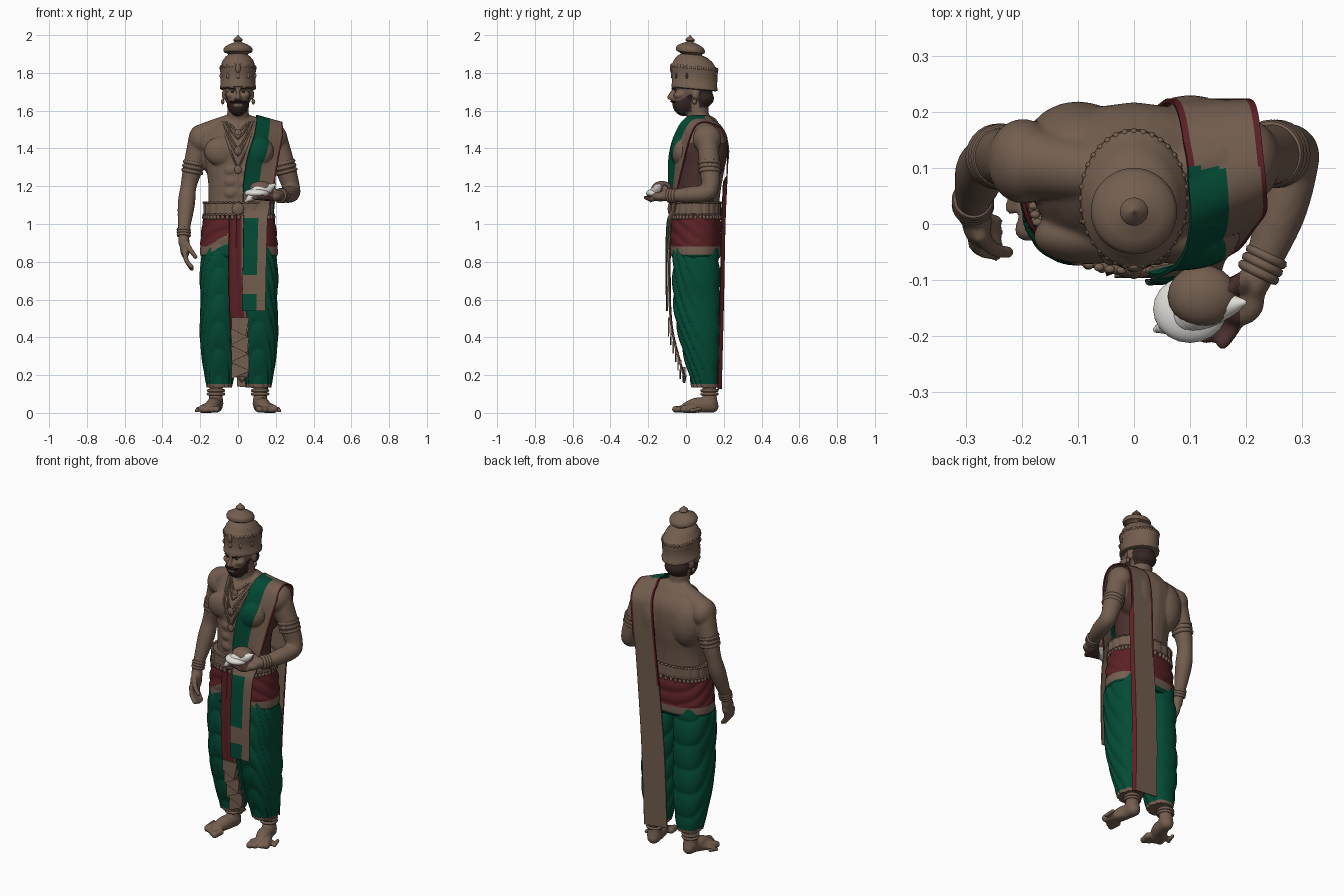
import bpy, bmesh, math
from math import sin, cos, pi
from mathutils import Vector, Matrix
from mathutils.bvhtree import BVHTree


def material(name, rgb):
    m = bpy.data.materials.new(name)
    m.diffuse_color = (*rgb, 1)
    return m


TAN = material("tan skin and gold", (0.172, 0.112, 0.078))
GREEN = material("deep green cloth", (0.001, 0.070, 0.036))
RED = material("dark red cloth", (0.105, 0.015, 0.018))
HAIR = material("dark hair", (0.034, 0.019, 0.016))
MAROON = material("maroon brown lining", (0.07, 0.03, 0.026))
WHITE = material("shell white", (0.75, 0.73, 0.69))


# ---------- helpers ----------
def samp(pts, n):
    """n points on a smooth curve through tuples of any length"""
    out, m = [], len(pts) - 1
    for k in range(n):
        t = k / (n - 1) * m
        i = min(int(t), m - 1)
        t -= i
        a, b, c, d = (pts[max(0, min(m, i + j))] for j in (-1, 0, 1, 2))
        out.append(tuple(q + .5 * t * (r - p + t * (2*p - 5*q + 4*r - s + t * (3*(q - r) + s - p)))
                         for p, q, r, s in zip(a, b, c, d)))
    return out


def make(name, bm, mats, rule=None):
    me = bpy.data.meshes.new(name)
    bm.to_mesh(me)
    bm.free()
    ob = bpy.data.objects.new(name, me)
    bpy.context.collection.objects.link(ob)
    paint(me, mats, rule)
    return ob


def paint(me, mats, rule):
    for m in mats:
        me.materials.append(m)
    for f in me.polygons:
        f.use_smooth = True
        if rule:
            f.material_index = rule(*f.center)


def loft(name, rings, n, seg, mats, rule=None, fold=None, p=2.3, tilt=0):
    """stack of oval rings (z, cx, cy, rx, ry)"""
    bm, rows = bmesh.new(), []
    for z, cx, cy, rx, ry in (samp(rings, n) if n else rings):
        row = []
        for k in range(seg):
            a = 2 * pi * k / seg
            d = fold(a, z) if fold else 0
            c, s = cos(a), sin(a)
            x = math.copysign(abs(c) ** (2 / p), c) * (rx + d)
            y = math.copysign(abs(s) ** (2 / p), s) * (ry + d)
            row.append(bm.verts.new((cx + x, cy + y, z - tilt * y)))
        rows.append(row)
    for r, q in zip(rows, rows[1:]):
        for k in range(seg):
            j = (k + 1) % seg
            bm.faces.new((r[k], r[j], q[j], q[k]))
    bm.faces.new(rows[0][::-1])
    bm.faces.new(rows[-1])
    return make(name, bm, mats, rule)


def blob(bm, c, r):
    r = r if isinstance(r, tuple) else (r, r, r)
    bmesh.ops.create_icosphere(bm, subdivisions=3, radius=1,
                               matrix=Matrix.Translation(c) @ Matrix.Diagonal((*r, 1)))


def limb(bm, pts, n=26):
    for x, y, z, r in samp(pts, n):
        blob(bm, (x, y, z), r)


def tube(name, pts, r, mat=TAN, closed=False):
    cu = bpy.data.curves.new(name, 'CURVE')
    cu.dimensions, cu.bevel_depth, cu.bevel_resolution, cu.use_fill_caps = '3D', r, 2, True
    sp = cu.splines.new('POLY')
    sp.points.add(len(pts) - 1)
    for q, v in zip(sp.points, pts):
        q.co = (*v, 1)
    sp.use_cyclic_u = closed
    cu.materials.append(mat)
    bpy.context.collection.objects.link(bpy.data.objects.new(name, cu))


def band(name, c, d, R, r):
    """bangle around a limb running in direction d"""
    rot = Vector(d).to_track_quat('Z', 'Y').to_matrix()
    tube(name, [Vector(c) + rot @ Vector((R * cos(k * pi / 14), R * sin(k * pi / 14), 0))
                for k in range(28)], r, closed=True)


def sheet(name, rows, n, cols, mats, rule, push=None, wave=0, thick=.007):
    """cloth strip between left and right edge points"""
    bm, grid = bmesh.new(), []
    for row in samp([(*a, *b) for a, b in rows], n):
        a, b, line = Vector(row[:3]), Vector(row[3:]), []
        for k in range(cols + 1):
            v = a.lerp(b, k / cols)
            v.y += wave * abs(sin(k / cols * pi * 2))
            if push and v.z > 1.24:
                loc, nor, _, _ = push.find_nearest(v)
                if (v - loc).dot(nor) < .007:
                    v = loc + nor * .008
            elif push and v.y > .1:
                v.y -= .018 * max(0, k / cols - .92) / .08   # outer edge turned in
            line.append(bm.verts.new(v))
        grid.append(line)
    for i in range(n - 1):
        for k in range(cols):
            f = bm.faces.new((grid[i][k], grid[i][k+1], grid[i+1][k+1], grid[i+1][k]))
            f.material_index = rule((k + .5) / cols, i / (n - 1), f.calc_center_median())
    ob = make(name, bm, mats)
    so = ob.modifiers.new("thickness", 'SOLIDIFY')
    so.thickness, so.offset = thick, 0


# ---------- body, fused from muscle shapes ----------
bm = bmesh.new()
for z, rx, ry, cy in samp([(1.0, .165, .115, .055), (1.1, .158, .118, .058), (1.2, .158, .126, .062),
                           (1.3, .17, .136, .07), (1.4, .185, .142, .075), (1.47, .17, .122, .088),
                           (1.53, .11, .08, .09)], 60):
    blob(bm, (0, cy, z), (rx, ry, .05))
limb(bm, [(0, .09, 1.5, .064), (0, .065, 1.57, .058), (0, .06, 1.66, .06)], 10)
blob(bm, (0, .045, 1.73), (.076, .1, .1))
blob(bm, (0, -.012, 1.645), (.058, .062, .075))
blob(bm, (0, .085, 1.665), (.07, .064, .05))
blob(bm, (0, -.04, 1.722), (.056, .036, .016))
limb(bm, [(0, -.062, 1.715, .009), (0, -.078, 1.69, .011), (0, -.088, 1.67, .013)], 8)
for s in (-1, 1):
    blob(bm, (s*.012, -.074, 1.666), .011)
    blob(bm, (s*.036, -.035, 1.682), (.03, .032, .022))
    blob(bm, (s*.074, .05, 1.685), (.012, .02, .03))
    blob(bm, (s*.082, -.022, 1.385), (.098, .05, .08))
    blob(bm, (s*.198, .112, 1.45), (.064, .076, .078))
    limb(bm, [(s*.04, .085, 1.538, .045), (s*.12, .1, 1.5, .056), (s*.19, .11, 1.465, .064)], 12)
    blob(bm, (s*.1, .127, 1.38), (.1, .092, .15))
    for z in (1.165, 1.225, 1.285):
        blob(bm, (s*.035, -.036, z), (.042, .034, .036))
    # foot and toes
    limb(bm, [(s*.115, .12, .2, .042), (s*.117, .125, .1, .037), (s*.118, .128, .05, .041)], 8)
    limb(bm, [(s*.117, .137, .036, .036), (s*.13, .06, .042, .04), (s*.148, 0, .027, .028)], 12)
    limb(bm, [(s*.13, .09, .03, .03), (s*.17, .03, .025, .026), (s*.192, -.01, .02, .021)], 10)
    for i in range(5):
        x, y = .115 + .026*i, -.056 + .013*i + .004*i*i/2
        r = .019 - .0018*i
        limb(bm, [(s*(x - .008), y + .045, .022, r), (s*x, y, r, r)], 5)
limb(bm, [(-.205, .115, 1.45, .058), (-.238, .12, 1.3, .053), (-.262, .115, 1.2, .043),
          (-.274, .09, 1.1, .046), (-.288, .035, .95, .03), (-.285, .02, .9, .031)], 40)
limb(bm, [(.205, .115, 1.45, .058), (.25, .125, 1.3, .055), (.28, .13, 1.2, .047), (.283, .105, 1.165, .046),
          (.262, .02, 1.155, .044), (.225, -.08, 1.15, .031), (.21, -.11, 1.15, .029)], 50)
# hanging hand
blob(bm, (-.28, .005, .87), (.027, .042, .052))
for i in range(4):
    y = .025 - .02*i
    limb(bm, [(-.283, y, .85, .014), (-.272, y - .012, .805, .013), (-.245, y - .02, .762 + .006*abs(i-1), .012)], 10)
limb(bm, [(-.275, -.02, .9, .016), (-.25, -.045, .86, .014), (-.225, -.05, .825, .012)], 9)
# raised hand
blob(bm, (.19, -.135, 1.145), (.044, .047, .026))
for i in range(4):
    limb(bm, [(.2 - .018*i, -.14, 1.14, .015), (.178 - .03*i, -.185, 1.13 + .003*i, .013),
              (.158 - .03*i, -.213 + .01*i, 1.14 + .004*i, .012)], 10)
limb(bm, [(.2, -.1, 1.16, .019), (.17, -.115, 1.195, .017), (.14, -.13, 1.21, .014)], 9)
body = make("body", bm, [])
rm = body.modifiers.new("fuse", 'REMESH')
rm.mode, rm.voxel_size = 'VOXEL', .006
sm = body.modifiers.new("soften", 'SMOOTH')
sm.factor, sm.iterations = .5, 7
me = bpy.data.meshes.new_from_object(body.evaluated_get(bpy.context.evaluated_depsgraph_get()))
body.modifiers.clear()
body.data = me


def body_rule(x, y, z):
    if z < 1.562:   # side of the chest under the sash is lined
        return 2 if 1.1 < z < 1.43 and .1 < x < .188 else 0
    if abs(x) > .072 and y < .07:
        return 0
    if y > .066:
        return int(z > 1.615)
    lips = abs(x) < .022 and 1.622 < z < 1.634
    return int(y < .03 and (z > 1.592 or y < -.005) and z < 1.65 + .6 * max(0, y + .04) and not lips)


paint(me, [TAN, HAIR, MAROON], body_rule)
tree = BVHTree.FromPolygons([v.co for v in me.vertices], [f.vertices for f in me.polygons])


def drape(name, pts, r, mat=TAN):
    """cord lying on the front of the body, from (x, z) points"""
    out = []
    for x, z in pts:
        hit = tree.ray_cast(Vector((x, -1, z)), Vector((0, 1, 0)))[0]
        if hit:
            out.append((x, hit.y - r * .5, z))
    tube(name, out, r, mat)
    return out


# ---------- face details ----------
for s in (-1, 1):
    drape("eyebrow", [(s*(.013 + .008*i), 1.716 + .004*sin(i*.8)) for i in range(5)], .004, HAIR)
    drape("eye", [(s*(.02 + .006*i), 1.7) for i in range(4)], .003, HAIR)
    drape("moustache", [(s*x, z) for x, z in ((.002, 1.65), (.015, 1.65), (.028, 1.645), (.04, 1.648))], .006, HAIR)
bm = bmesh.new()
for s in (-1, 1):
    blob(bm, (s*.081, .045, 1.648), (.009, .011, .015))
make("earrings", bm, [TAN])

# ---------- crown ----------
loft("crown", [(z, 0, cy, rx, ry) for z, cy, rx, ry in (
    (1.712, .045, .086, .112), (1.716, .045, .095, .122), (1.73, .045, .096, .123), (1.735, .045, .092, .12),
    (1.80, .045, .093, .121), (1.815, .045, .096, .124), (1.835, .044, .095, .122), (1.842, .042, .089, .113),
    (1.865, .04, .082, .1), (1.885, .036, .066, .08), (1.897, .03, .05, .056), (1.904, .026, .058, .06),
    (1.91, .024, .075, .075), (1.925, .023, .077, .077), (1.938, .022, .07, .07), (1.95, .022, .05, .05),
    (1.96, .022, .026, .026), (1.965, .022, .017, .017), (1.972, .022, .025, .025), (1.98, .022, .022, .022),
    (1.99, .022, .01, .01), (2.0, .022, .002, .002))], None, 48, [TAN], p=2, tilt=.09)
bm = bmesh.new()
for k in range(36):
    a = 2 * pi * k / 36
    blob(bm, (.092*cos(a), .045 + .119*sin(a), 1.827 - .011*sin(a)), (.007, .007, .011))
for a in range(-160, -10, 35):
    blob(bm, (.091*cos(math.radians(a)), .045 + .119*sin(math.radians(a)), 1.785), (.012, .006, .016))
blob(bm, (0, -.076, 1.825), (.014, .01, .026))
make("crown_beads", bm, [TAN])

# ---------- jewellery ----------
bm = bmesh.new()
for w, zb, r in ((.055, 1.49, .005), (.065, 1.45, .004), (.075, 1.4, .005), (.08, 1.36, .004), (.085, 1.3, .005)):
    line = drape("necklace", [(w*k/12, zb + (1.54 - zb) * abs(k/12)**1.3) for k in range(-12, 13)], r)
    x, y, z = line[len(line) // 2]
    if r > .0045:
        blob(bm, (x, y - .002, z - .012), (.019, .008, .023))
make("pendants", bm, [TAN])
for off in (-.022, 0, .022):
    band("armband", (-.238 - off*.2, .12, 1.3 - off), (.2, 0, 1), .048, .011)
    band("armband", (.25 + off*.25, .125, 1.3 - off), (-.25, 0, 1), .05, .011)
for off in (-.014, 0, .014):
    band("bangle", (-.287, .038 + off*.3, .955 + off), (.05, .3, 1), .029, .009)
    band("bangle", (.229 + off*.5, -.072 + off, 1.15), (.5, 1, 0), .031, .009)
for s in (-1, 1):
    for z in (.1, .118):
        band("anklet", (s*.117, .124, z), (0, 0, 1), .041, .008)

# ---------- conch shell ----------
bm = bmesh.new()
limb(bm, [(.195, -.14, 1.21, .006), (.165, -.145, 1.19, .022), (.115, -.15, 1.172, .04),
          (.08, -.172, 1.15, .026), (.04, -.188, 1.12, .006)], 24)
blob(bm, (.1, -.152, 1.163), (.066, .06, .026))
make("shell", bm, [WHITE])
bm = bmesh.new()
blob(bm, (.122, -.128, 1.188), (.062, .055, .04))
make("covering_palm", bm, [TAN])


# ---------- draped lower garment ----------
def folds(a, z):
    # swooping creases, falling from the front towards the back
    return .010 * abs(sin(pi * (7 * z + 1.9 * sin(a) + .5 * cos(2 * a)))) ** .6 - .006


for s in (-1, 1):
    loft("trouser_leg", [(z, s*cx + .005, cy, rx, ry) for z, cx, cy, rx, ry in (
        (.92, .09, .052, .085, .11), (.86, .094, .052, .092, .118), (.8, .1, .053, .1, .122),
        (.7, .102, .055, .103, .125), (.6, .1, .057, .099, .124), (.5, .104, .063, .1, .12),
        (.38, .104, .076, .099, .108), (.24, .103, .092, .084, .087), (.135, .104, .1, .063, .068))],
        100, 80, [GREEN, TAN], lambda x, y, z: int(z < .152), folds)


def hip_rule(x, y, z):
    zb = .88 + (.55 * max(0, x + .17) if y < .05 and x < .05 else 0)
    return 0 if z > zb else 1 if z > zb - .045 else 2


loft("hip_wrap", [(1.06, .005, .052, .18, .124), (1.0, .005, .053, .193, .132), (.9, .005, .053, .203, .136),
                  (.85, .005, .053, .206, .136), (.834, .005, .053, .203, .132), (.815, .005, .053, .19, .12)],
     60, 140, [RED, TAN, GREEN], hip_rule,
     lambda a, z: .007 * abs(sin(pi * (14 * z + 1.6 * sin(a)))) - .004 if z > .89 else 0)
# belt with plates, rims and hanging drops
loft("belt", [(z, .004, .051, .183, .133) for z in (1.045, 1.07, 1.09, 1.112)], None, 160, [TAN],
     fold=lambda a, z: .004 * (sin(a * 20) > -.6))
bm = bmesh.new()
for z, n, r in ((1.036, 44, (.01, .009, .014)), (1.113, 60, (.009, .007, .006)), (1.05, 60, (.009, .007, .006))):
    for k in range(n):
        a = 2 * pi * k / n
        c, d = cos(a), sin(a)
        q = 2 / 2.3
        blob(bm, (.004 + math.copysign(abs(c)**q, c) * .184, .051 + math.copysign(abs(d)**q, d) * .134, z), r)
blob(bm, (0, -.085, 1.08), (.032, .012, .034))
make("belt_beads", bm, [TAN])

# ---------- centre pleats ----------
sheet("front_pleat", [((-.045, -.084, 1.05), (.03, -.084, 1.05)), ((-.05, -.09, .75), (.03, -.092, .75)),
                      ((-.042, -.078, .45), (.05, -.078, .45)), ((-.03, -.012, .19), (.055, -.012, .19))],
      50, 16, [RED, TAN], lambda u, v, c: int(u > .85 or c.z < .43), wave=.006)
for i in range(6):
    z, t = .2 + .045*i, (.02 if i % 2 else -.02)
    y = -.022 - .0125*i
    sheet("folded_end", [((-.035, y - .006, z + .08), (.06, y - .006, z + .08)),
                         ((-.035, y - .008, z + t), (.06 - .004*i, y - .008, z - t))],
          4, 6, [TAN], lambda u, v, c: 0)
tube("hem_tip", [(-.03, -.01, .24), (0, -.012, .19), (.02, -.01, .165), (.05, -.005, .2)], .008)


# ---------- shoulder sash, front end to back end ----------
def sash_rule(u, v, c):
    if c.y < .1 and c.z > .5 and v < .65:
        if u > .94 and c.z > 1.1:
            return 2
        if .63 < c.z < .73 or 1.03 < c.z < 1.17:
            return 0
        return int(u < (.6 if c.z < 1.1 else .5))
    return 2 if u > .92 or u < .08 and c.z > 1 else 0


sheet("shoulder_sash", [
    ((.02, -.102, .54), (.145, -.098, .54)), ((.026, -.106, .8), (.15, -.1, .8)),
    ((.03, -.1, 1.0), (.155, -.085, 1.0)), ((.03, -.081, 1.08), (.165, -.058, 1.08)),
    ((.028, -.09, 1.2), (.19, -.04, 1.2)),
    ((.05, -.09, 1.35), (.215, -.005, 1.35)), ((.085, -.06, 1.47), (.235, .025, 1.46)),
    ((.1, 0, 1.56), (.235, .06, 1.525)), ((.095, .09, 1.57), (.23, .12, 1.535)),
    ((.08, .19, 1.51), (.22, .2, 1.49)), ((.062, .22, 1.38), (.205, .22, 1.38)),
    ((.035, .204, 1.0), (.185, .206, 1.0)), ((.005, .196, .6), (.165, .198, .6)),
    ((-.005, .184, .14), (.155, .186, .125))], 160, 36, [TAN, GREEN, RED], sash_rule, push=tree)

# ---------- finish ----------
bpy.ops.object.select_all(action='SELECT')
bpy.context.view_layer.objects.active = body
bpy.ops.object.convert(target='MESH')
bpy.ops.object.shade_smooth_by_angle(angle=math.radians(45))
